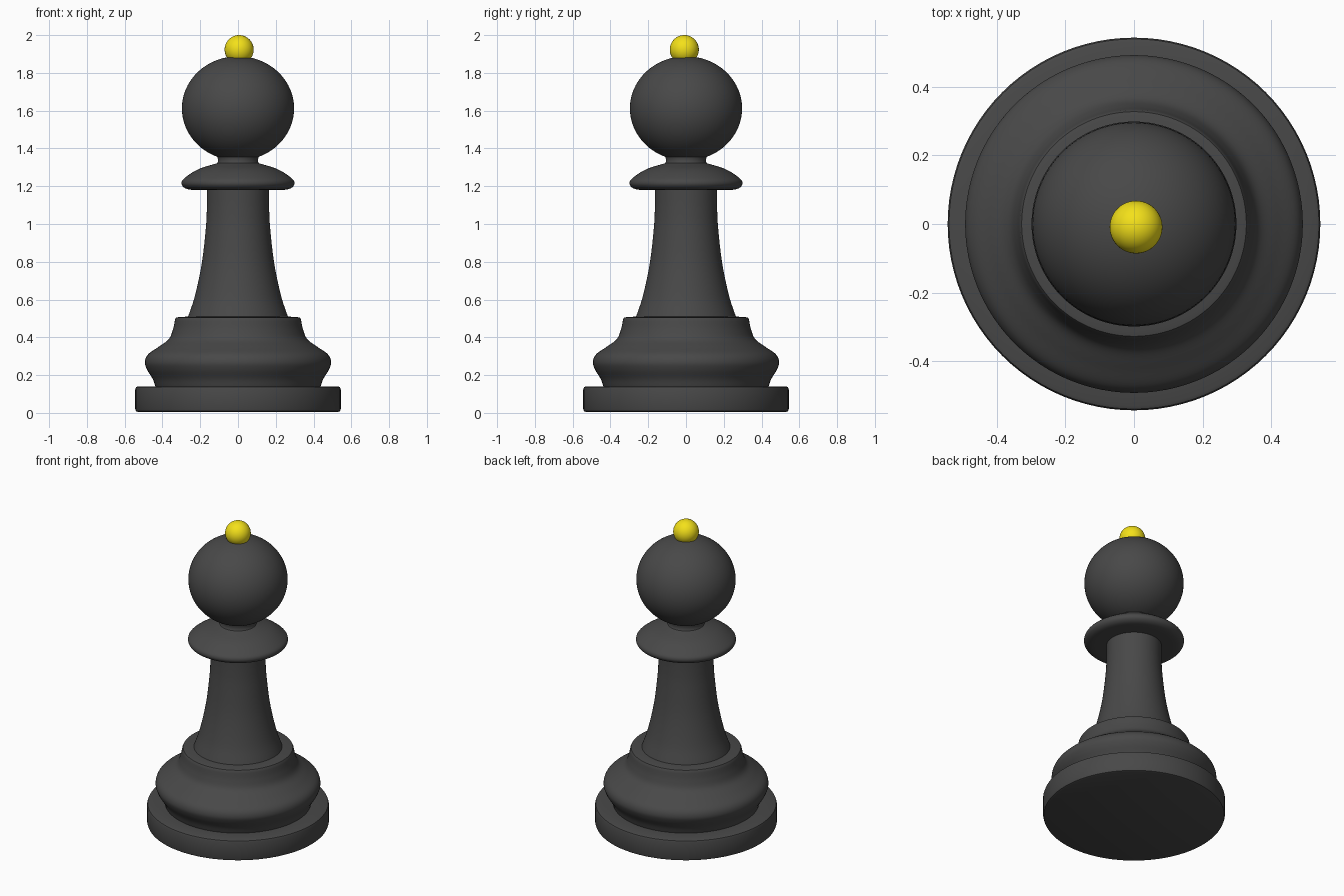
import bpy, bmesh, math
from mathutils import Vector

if "Cube" in bpy.data.objects:
    bpy.data.objects.remove(bpy.data.objects["Cube"])

SEGMENTS = 96


def smooth_run(points, steps=6):
    """Catmull-Rom curve through (radius, height) points."""
    p = [Vector(q) for q in points]
    p = [2 * p[0] - p[1]] + p + [2 * p[-1] - p[-2]]
    out = []
    for i in range(1, len(p) - 2):
        a, b, c, d = p[i - 1:i + 3]
        for s in range(steps):
            t = s / steps
            out.append(0.5 * (2 * b + (c - a) * t + (2 * a - 5 * b + 4 * c - d) * t ** 2
                              + (3 * b - a - 3 * c + d) * t ** 3))
    return out + [p[-2]]


def material(name, colour):
    m = bpy.data.materials.new(name)
    m.diffuse_color = (*colour, 1)
    m.use_nodes = True
    m.node_tree.nodes["Principled BSDF"].inputs["Base Color"].default_value = m.diffuse_color
    return m


def shade(obj):
    bpy.ops.object.select_all(action='DESELECT')
    obj.select_set(True)
    bpy.context.view_layer.objects.active = obj
    bpy.ops.object.shade_smooth_by_angle(angle=math.radians(35))


def lathe(name, profile, mat):
    bm = bmesh.new()
    verts = [bm.verts.new((r, 0, z)) for r, z in profile]
    edges = [bm.edges.new(e) for e in zip(verts, verts[1:])]
    bmesh.ops.spin(bm, geom=verts + edges, cent=(0, 0, 0), axis=(0, 0, 1),
                   angle=math.tau, steps=SEGMENTS)
    bmesh.ops.remove_doubles(bm, verts=bm.verts, dist=1e-4)
    bmesh.ops.recalc_face_normals(bm, faces=bm.faces)
    mesh = bpy.data.meshes.new(name)
    bm.to_mesh(mesh)
    bm.free()
    obj = bpy.data.objects.new(name, mesh)
    bpy.context.collection.objects.link(obj)
    mesh.materials.append(mat)
    shade(obj)
    return obj


dark = material("dark_grey", (0.065, 0.065, 0.065))
yellow = material("yellow", (0.9, 0.75, 0.01))

# Plinth disc with softly rounded rims
plinth = [(0, 0.005), (0.53, 0.005), (0.54, 0.009), (0.544, 0.02),
          (0.544, 0.125), (0.54, 0.136), (0.53, 0.14)]
# Bulging foot rising to a small step
foot = smooth_run([(0.437, 0.14), (0.452, 0.18), (0.482, 0.23), (0.493, 0.27), (0.476, 0.31),
                   (0.42, 0.35), (0.367, 0.39), (0.345, 0.44), (0.333, 0.495)])
step = [(0.328, 0.504), (0.315, 0.507)]
# Tapering stem
stem = smooth_run([(0.264, 0.51), (0.228, 0.62), (0.192, 0.79), (0.171, 0.97),
                   (0.165, 1.08), (0.165, 1.18)])
# Lens-shaped collar and short neck
collar = smooth_run([(0.18, 1.18), (0.255, 1.182), (0.288, 1.195), (0.299, 1.218),
                     (0.282, 1.244), (0.21, 1.29), (0.11, 1.322)])
neck = [(0.107, 1.328), (0.107, 1.345)]
# Slightly flattened head
head = []
start = math.asin(0.11 / 0.297)
for i in range(41):
    a = start + (math.pi - start) * i / 40
    head.append((0.297 * math.sin(a), 1.612 - 0.276 * math.cos(a) * -1 * -1))

lathe("body", plinth + foot + step + stem + collar + neck + head, dark)

# Small ball on top
bpy.ops.mesh.primitive_uv_sphere_add(segments=48, ring_count=24, radius=0.077,
                                     location=(0.006, -0.009, 1.923))
ball = bpy.context.object
ball.name = "top_ball"
ball.data.materials.append(yellow)
shade(ball)
